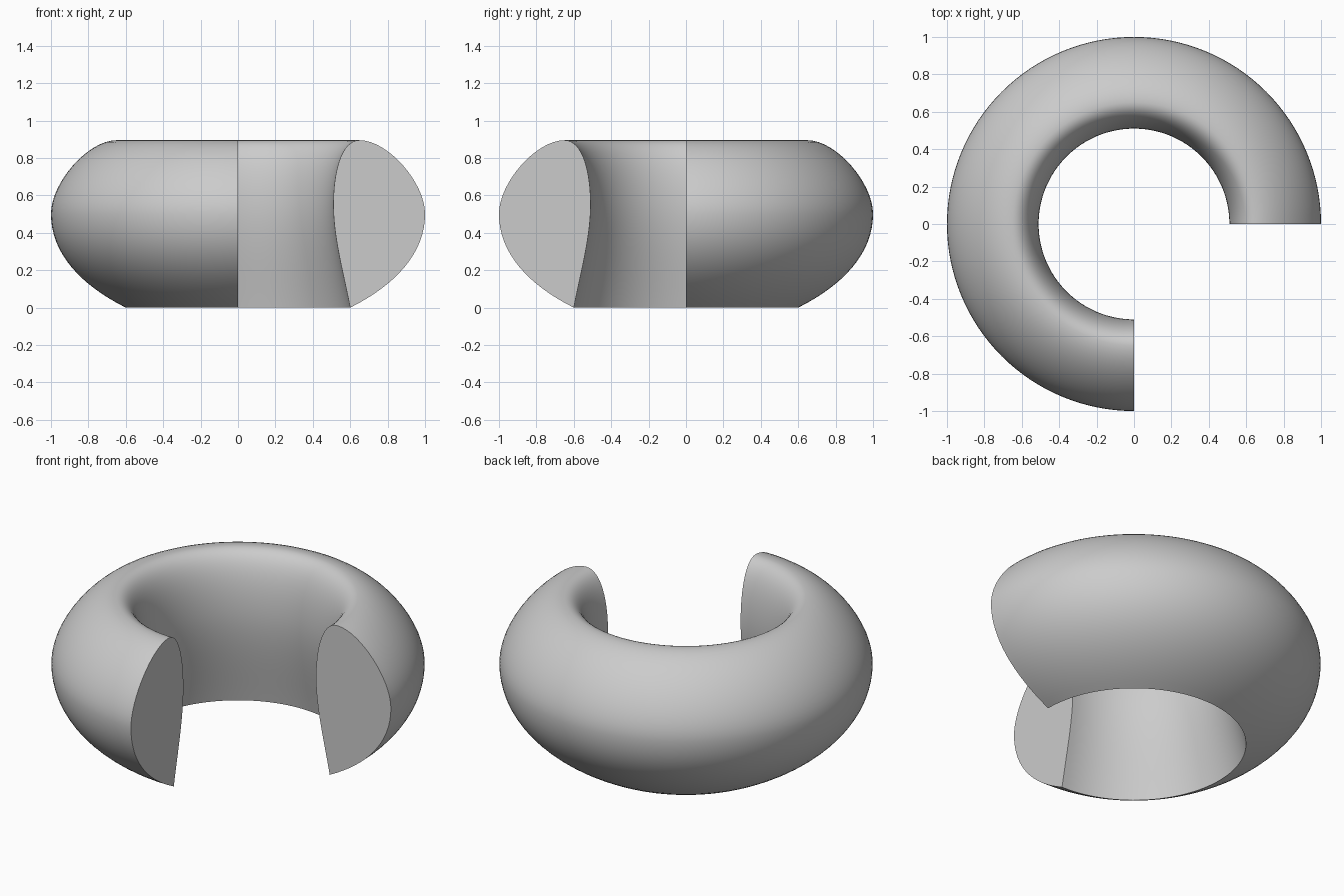
import bpy, bmesh, math
from mathutils import Vector
from mathutils.geometry import interpolate_bezier

cube = bpy.data.objects.get("Cube")
if cube:
    bpy.data.objects.remove(cube, do_unlink=True)

# Plain grey material
grey = bpy.data.materials.new("plain_grey")
grey.use_nodes = True
colour = (0.6, 0.6, 0.6, 1)
grey.diffuse_color = colour
grey.node_tree.nodes["Principled BSDF"].inputs["Base Color"].default_value = colour

# Teardrop cross-section: four Bezier spans as (radius, height) control points
spans = [
    [(0.6, 0), (0.84, 0.12), (1, 0.29), (1, 0.5)],               # outer lower side
    [(1, 0.5), (1, 0.67), (0.8, 0.895), (0.65, 0.895)],          # outer upper side
    [(0.65, 0.895), (0.55, 0.895), (0.51, 0.72), (0.51, 0.55)],  # inner lip
    [(0.51, 0.55), (0.51, 0.38), (0.56, 0.2), (0.6, 0)],         # inner wall
]
section = []
for span in spans:
    section += interpolate_bezier(*[Vector((r, 0, z)) for r, z in span], 17)[:-1]

# Sweep the section through three quarters of a turn
bm = bmesh.new()
start_cap = bm.faces.new([bm.verts.new(p) for p in section])
swept = bmesh.ops.spin(bm, geom=[start_cap], cent=(0, 0, 0), axis=(0, 0, 1),
                       angle=math.radians(270), steps=96, use_duplicate=False)
# Close the starting end if the sweep consumed its cap
open_edges = [e for e in bm.edges if e.is_boundary]
if open_edges:
    bmesh.ops.holes_fill(bm, edges=open_edges, sides=0)
bmesh.ops.recalc_face_normals(bm, faces=bm.faces[:])

mesh = bpy.data.meshes.new("open_ring")
bm.to_mesh(mesh)
bm.free()
mesh.materials.append(grey)
ring = bpy.data.objects.new("open_ring", mesh)
bpy.context.collection.objects.link(ring)

# Smooth the body, keep the end caps and bottom rim sharp
bpy.ops.object.select_all(action="DESELECT")
ring.select_set(True)
bpy.context.view_layer.objects.active = ring
bpy.ops.object.shade_smooth_by_angle(angle=math.radians(40))
